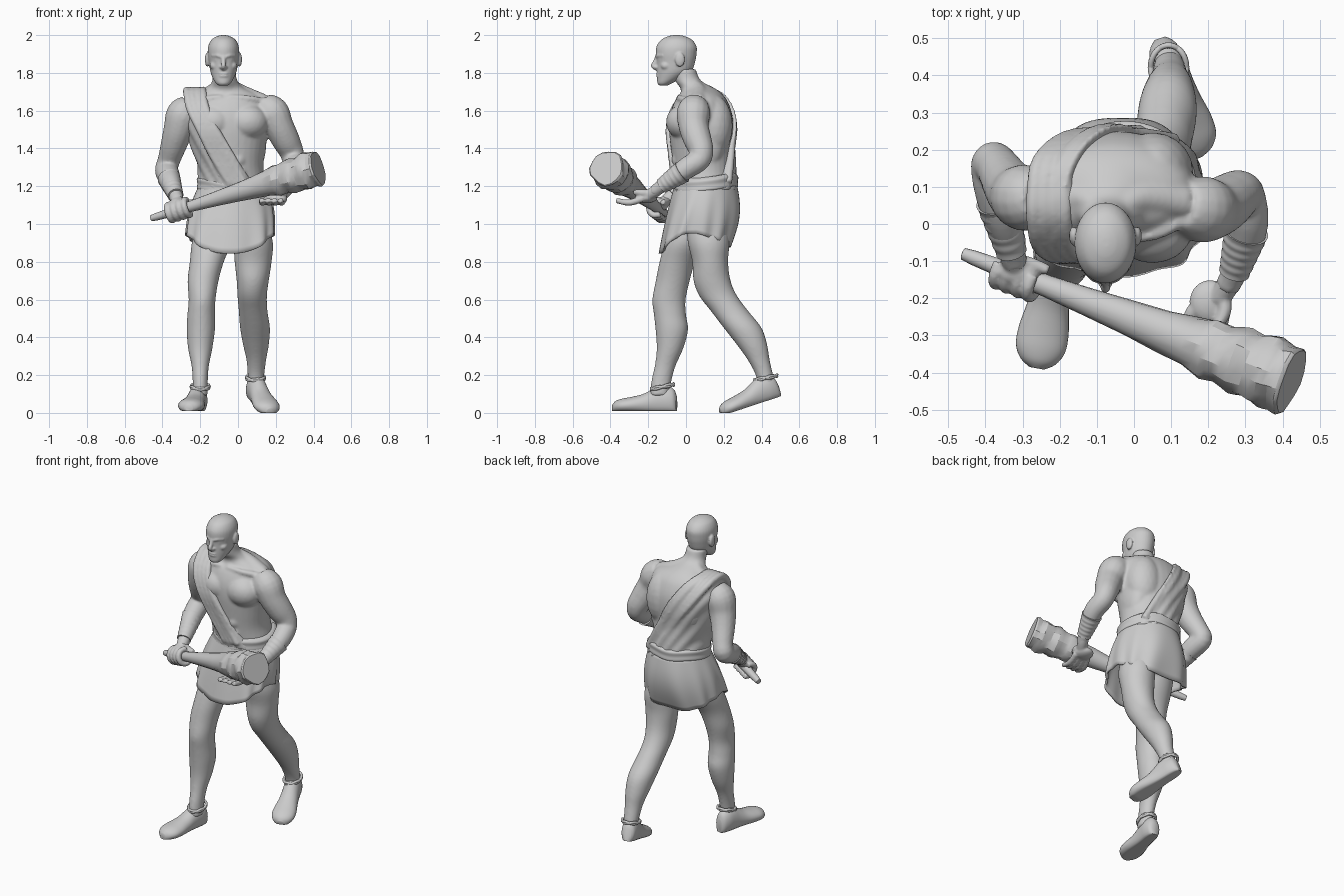
import bpy, bmesh, math
from mathutils import Vector, Matrix

CM = 0.01  # part tables below are in centimetres
cube = bpy.data.objects.get("Cube")
if cube:
    bpy.data.objects.remove(cube)

clay = bpy.data.materials.new("plain grey")
clay.use_nodes = True
clay.diffuse_color = (0.6, 0.6, 0.6, 1)
clay.node_tree.nodes["Principled BSDF"].inputs["Base Color"].default_value = clay.diffuse_color


def finish(name, bm, voxel=0, soften=0, thickness=0, angle=60):
    """Turn a bmesh into a shaded object, optionally fused by a voxel remesh."""
    bmesh.ops.recalc_face_normals(bm, faces=bm.faces)
    mesh = bpy.data.meshes.new(name)
    bm.to_mesh(mesh)
    bm.free()
    mesh.materials.append(clay)
    obj = bpy.data.objects.new(name, mesh)
    bpy.context.scene.collection.objects.link(obj)
    bpy.ops.object.select_all(action='DESELECT')
    obj.select_set(True)
    bpy.context.view_layer.objects.active = obj
    bpy.ops.object.shade_smooth_by_angle(angle=math.radians(angle))
    if thickness:
        obj.modifiers.new("thickness", 'SOLIDIFY').thickness = thickness
    if voxel:
        fuse = obj.modifiers.new("fuse", 'REMESH')
        fuse.mode = 'VOXEL'
        fuse.voxel_size = voxel
        fuse.use_smooth_shade = True
        relax = obj.modifiers.new("relax", 'SMOOTH')
        relax.factor = 0.5
        relax.iterations = soften


def spline(rows, steps=4):
    """Catmull-Rom interpolation of table rows."""
    padded = [rows[0], *rows, rows[-1]]
    out = []
    for group in zip(padded, padded[1:], padded[2:], padded[3:]):
        for step in range(steps):
            t = step / steps
            out.append([b + t / 2 * (c - a + t * (2 * a - 5 * b + 4 * c - d + t * (3 * (b - c) + d - a)))
                        for a, b, c, d in zip(*group)])
    return out + [rows[-1]]


def skin(bm, rings, caps=True):
    """Join closed rings of points with quads."""
    loops = [[bm.verts.new(point) for point in ring] for ring in rings]
    for low, high in zip(loops, loops[1:]):
        for i in range(len(low)):
            bm.faces.new((low[i - 1], low[i], high[i], high[i - 1]))
    if caps:
        bm.faces.new(loops[0])
        bm.faces.new(loops[-1])


def circle(sides):
    return [(math.cos(math.tau * i / sides), math.sin(math.tau * i / sides)) for i in range(sides)]


def boxy(value):
    """Push a circle coordinate toward a rounded square."""
    return math.copysign(abs(value) ** 0.75, value)


def loft(bm, rows, sides=32):
    """Level ellipses: height, centre x, centre y, radius x, radius y."""
    skin(bm, [[Vector((x + rx * c, y + ry * s, z)) * CM for c, s in circle(sides)]
              for z, x, y, rx, ry in spline(rows)])


def tube(bm, rows, sides=16, steps=4):
    """Round limb along a path: x, y, z, radius."""
    rows = spline(rows, steps)
    points = [Vector(row[:3]) for row in rows]
    side, old, rings = None, None, []
    for i, row in enumerate(rows):
        tangent = (points[min(i + 1, len(rows) - 1)] - points[max(i - 1, 0)]).normalized()
        side = old.rotation_difference(tangent) @ side if old else tangent.orthogonal().normalized()
        old = tangent
        across = tangent.cross(side)
        rings.append([(points[i] + row[3] * (side * c + across * s)) * CM for c, s in circle(sides)])
    skin(bm, rings)


def lump(bm, centre, radii):
    """Ellipsoid used for muscles and features."""
    matrix = Matrix.Translation(Vector(centre) * CM) @ Matrix.Diagonal([r * CM for r in radii] + [1])
    bmesh.ops.create_icosphere(bm, subdivisions=3, radius=1, matrix=matrix)


# Club axis, shared by the club and the gripping hand
club_start, club_end = Vector((-46, -8, 103)), Vector((42, -42, 129.5))
axis = (club_end - club_start).normalized()
front = axis.cross(Vector((0, 0, 1))).normalized()
above = front.cross(axis)

# Body: torso with neck, limbs and muscles fused into one skin
torso = [(96, -3, 9, 14, 12), (110, -3, 10, 17, 15), (120, -2, 10, 17, 15), (130, -3, 9, 16.5, 15.5),
         (140, -4, 8, 18.5, 16), (150, -4.5, 8, 21, 17), (158, -5, 8, 22, 16.5), (165, -5.5, 8, 21, 14),
         (169, -6, 8, 17, 11), (172, -6.5, 6, 10, 9), (176, -7, 1, 6.6, 6.8), (182, -7.5, -1, 6.2, 6.2)]
body = bmesh.new()
loft(body, torso)
loft(body, [(100, -12, 6, 10, 11), (90, -14, 0, 10.5, 11), (80, -16.5, -4.5, 9, 9.5), (70, -18.5, -7, 8.2, 9),
            (60, -19, -9, 7.1, 8.8), (52, -19.5, -8.5, 7.3, 8.5), (44, -19.7, -7.5, 7.5, 8.6),
            (34, -20, -8.5, 6.4, 7), (25, -20, -11, 4.6, 5.5), (17, -20, -13, 4, 5.3), (9, -20, -14, 4, 5)])
loft(body, [(100, 6, 11, 10, 11), (90, 8, 12, 10.5, 11), (80, 8, 12.8, 9.8, 9.5), (70, 7.8, 13.8, 8.5, 9.8),
            (62, 7.5, 17, 7.8, 10), (54, 8, 23, 7.6, 9.9), (45, 9, 30, 7.9, 10), (36, 9.5, 35, 6.8, 8),
            (28, 9.7, 38.5, 5.2, 5.8), (20, 9.5, 41.5, 4.4, 4.6), (12, 9.5, 43, 4, 4.5)])
tube(body, [(-25, 7, 162, 7), (-29, 7, 158, 9), (-31.5, 8, 150, 8), (-34, 11, 142, 7), (-36.5, 15, 134, 6),
            (-38, 16, 129, 6), (-37, 10, 126, 6.2), (-35.5, 2, 122, 5.3), (-33, -7, 115, 3.8), (-32, -11, 112, 3.5)])
tube(body, [(13, 5, 163, 7), (18, 4, 159, 9), (21.5, 4, 152, 8), (25, 6, 145, 7.5), (28, 8, 139, 6.6),
            (29.5, 7, 134, 6), (30.5, 1, 130, 5.8), (29.5, -6, 125, 5), (27, -13, 120, 3.6), (25, -17, 117, 3.4)])
for mirror in (-1, 1):
    mid = -4
    lump(body, (mid + mirror * 9, -1, 154), (11, 9.6, 9.5))           # chest
    lump(body, (mid + mirror * 9, 14, 152), (11, 10.7, 17))           # upper back
    lump(body, (mid + mirror * 13, 10, 143), (6, 10, 15))             # flank
    lump(body, (mid + mirror * 4, 19, 132), (5, 6, 14))               # lower back
    tube(body, [(-7 + mirror * 3, 4, 174, 3.2), (-6 + mirror * 8, 7, 169.5, 4.2), (-5 + mirror * 18, 6, 164, 5)])
    tube(body, [(-7 + mirror * 2, -3.6, 167, 1.5), (-5 + mirror * 10, -3, 166.5, 1.6), (-5 + mirror * 18, 1, 165, 2)])
    for level in range(3):                                            # belly
        lump(body, (mid + mirror * 3.8, -4.6, 127 + level * 7), (4.2, 3, 4))
finish("body", body, 0.008, 7)

# Right hand gripping the club
hands = bmesh.new()
tube(hands, [(-33.5, -6, 116, 3.4), (-32.5, -10, 113, 3.2), (-31, -13, 110, 3)])
lump(hands, (-31, -13, 110.5), (5.8, 3.8, 3.6))
for finger in range(4):
    hub = club_start + axis * (11.5 + finger * 3.3)
    arc = [hub + 4.4 * (above * math.cos(a) + front * math.sin(a)) for a in (-0.3, 0.5, 1.3, 2.1, 2.9, 3.7)]
    tube(hands, [(*point, 1.7) for point in arc], 10)
tube(hands, [(-31, -10, 112, 2), (-27, -11, 111.5, 1.8), (-23, -12.5, 111.5, 1.4)], 10)

# Left hand open beneath the club
tube(hands, [(27, -13, 120, 3.3), (25.5, -16, 117.5, 3.2), (23, -20, 115, 3)])
lump(hands, (20.5, -21, 114), (5.6, 6, 3))
for finger in range(4):
    spread = finger * 2.8
    tube(hands, [(16 + spread, -23, 113.5, 1.9), (13 + spread * 1.2, -30, 111.3, 1.7),
                 (12.5 + spread * 1.2, -37, 112.5, 1.4)], 10)
tube(hands, [(23.5, -18, 116, 2), (24.5, -23, 116.5, 1.9), (22.5, -27.5, 116.8, 1.4)], 10)
finish("hands", hands, 0.006, 3)

# Head with face features
head = bmesh.new()
loft(head, [(173.3, -7.8, -12, 2.4, 2.2), (174.6, -7.8, -11.2, 4, 4), (177.5, -7.8, -8.6, 5.7, 6.7),
            (181, -7.7, -6.2, 7, 9.2), (186, -7.7, -5.3, 7.8, 10.2), (190, -7.7, -5.2, 8.3, 10.8),
            (194, -7.7, -5, 8.1, 10.6), (197.5, -7.7, -5, 6.4, 8.2), (199.4, -7.7, -5, 3.4, 4.4), (200, -7.7, -5, 1, 1.5)])
tube(head, [(-7.7, -15, 189, 1.2), (-7.7, -16.2, 186, 1.2), (-7.7, -17.4, 183.8, 1.3), (-7.7, -15.5, 182.5, 1.4)], 12)
lump(head, (-7.7, -13, 175.3), (2.8, 2.3, 2))
lump(head, (-7.7, -11.8, 182), (4.6, 3.6, 4))
for lip in (178.3, 179.6):
    lump(head, (-7.7, -14.7, lip), (2.5, 1.2, 0.6))
for mirror in (-1, 1):
    tube(head, [(-7.7 + mirror, -15.4, 188.4, 0.9), (-7.7 + mirror * 3.3, -14.6, 189.2, 0.9),
                (-7.7 + mirror * 6, -11.8, 189.2, 0.8)], 12)
    lump(head, (-7.7 + mirror * 4.4, -10.5, 183.8), (2.8, 3, 2.4))    # cheek
    lump(head, (-7.7 + mirror * 3.3, -13.2, 186.8), (1.5, 1.2, 0.9))  # eye
    lump(head, (-7.7 + mirror * 1.2, -15.6, 183), (1, 1.2, 0.8))      # nostril
    lump(head, (-7.7 + mirror * 8.6, -3.2, 187), (1.2, 2.6, 3.8))     # ear
finish("head", head, 0.005, 5)

# Draped cloth: the torso shape swollen outward and cut along a diagonal
cloth = bmesh.new()
loft(cloth, torso, 64)
bmesh.ops.recalc_face_normals(cloth, faces=cloth.faces)
diagonal = Vector((0.46, -0.1, 0.26)).normalized()
hem_point = Vector((5, -9, 124)) * CM
cloth.normal_update()
for vert in cloth.verts:
    fold = math.sin((vert.co - hem_point).dot(diagonal) * 130)
    vert.co += vert.normal * (0.02 + 0.004 * fold)
for point, normal in ((hem_point, diagonal), (Vector((0, 0, 1.18)), Vector((0, 0, -1)))):
    bmesh.ops.bisect_plane(cloth, geom=cloth.verts[:] + cloth.edges[:] + cloth.faces[:],
                           plane_co=point, plane_no=normal, clear_outer=True)
    bmesh.ops.holes_fill(cloth, edges=[e for e in cloth.edges if e.is_boundary], sides=0)
for strand in range(4):
    shift = strand * 2.8
    tube(cloth, [(4 - shift, -6, 121, 1.9), (-5 - shift, -7.5, 136, 1.9), (-12 - shift, -9, 150, 1.9),
                 (-17 - shift, -6, 161, 2.1), (-18.5 - shift, 1, 169, 2.1), (-18.5 - shift, 8, 170.5, 2.1),
                 (-17 - shift, 17, 167, 2.1), (-10 - shift, 23, 156, 2.1), (0 - shift, 24, 142, 2.1),
                 (11 - shift, 22.5, 122, 2)])
finish("draped_cloth", cloth, 0.008, 3)

# Skirt with rounded seat, folds and an uneven hem
skirt = bmesh.new()
rings = []
for level in range(13):
    t = level / 12
    ring = []
    for c, s in circle(96):
        turn = math.atan2(s, c)
        hem = 95 - (10.5 * s * s if s < 0 else 7.5 * s)
        bulge = math.sin(math.pi * t)
        swell = bulge * (3.2 if s > 0 else 0.5) * abs(s)
        ripple = 1 + 0.03 * t * math.sin(11 * turn + 1.5 * math.sin(2 * turn))
        across, along = c + (boxy(c) - c) * t, s + (boxy(s) - s) * t
        ring.append(Vector(((-2.5 - 1.7 * t) + across * ((18 + 5.3 * t) * ripple + 1.6 * bulge),
                            (10.5 - 5.5 * t) + along * ((16.5 + 2.4 * t) * ripple + swell),
                            121 + (hem - 121) * t)) * CM)
    rings.append(ring)
skin(skirt, rings, caps=False)
finish("skirt", skirt, thickness=0.012)

# Belt, rising toward the back
belt = bmesh.new()
loft(belt, [(116.5, -2.5, 10.3, 17.5, 16), (117.5, -2.5, 10.3, 19.2, 17.3), (120, -2.5, 10.3, 19, 17.1),
            (122.5, -2.5, 10.3, 19.3, 17.4), (124, -2.5, 10.3, 17.5, 16)], 48)
for vert in belt.verts:
    vert.co.z += 0.1 * vert.co.y + 0.006 * math.sin(vert.co.x * 25)
finish("belt", belt)

# Ribbed forearm wraps
for name, elbow, wrist in (("right_wrap", Vector((-36.5, 6, 124)), Vector((-33, -7.5, 115))),
                           ("left_wrap", Vector((30.2, -2, 127.5)), Vector((27, -13, 120)))):
    wrap = bmesh.new()
    tube(wrap, [(*elbow.lerp(wrist, k / 10), 6 - 0.19 * k + 0.1 * (-1) ** k) for k in range(11)], 24)
    finish(name, wrap)

# Shoes and twisted ankle ties
shoe_rows = [(0, 2.2, 8), (1.5, 3.8, 11.5), (5, 4.8, 13.5), (9, 5, 13.5), (13, 5.2, 11.5), (18, 5.8, 9),
             (24, 6.8, 7.5), (29, 6.7, 6.6), (32.5, 4.8, 5.4), (34.4, 2, 3.6)]
for name, heel, yaw, pitch, ankle in (("right", (-20, -5, 1), -0.18, 0, (-20, -12.5, 13.8)),
                                      ("left", (7, 50, 9), 0.31, 0.3, (9.3, 42.2, 18.5))):
    place = Matrix.Translation(Vector(heel) * CM) @ Matrix.Rotation(yaw, 4, 'Z') @ Matrix.Rotation(pitch, 4, 'X')
    shoe = bmesh.new()
    skin(shoe, [[place @ (Vector((width * c, -along, max(0, height * (0.42 + 0.58 * s)))) * CM)
                 for c, s in circle(28)] for along, width, height in spline(shoe_rows)])
    for vert in shoe.verts:
        vert.co.z = max(vert.co.z, 0)
    finish(name + "_shoe", shoe)
    tie = bmesh.new()
    for phase in (0, math.pi):
        loop = [(ankle[0] + 4.8 * c, ankle[1] + 5.9 * s,
                 ankle[2] + 1.2 * s + 0.5 * math.sin(3 * math.atan2(s, c) + phase)) for c, s in circle(24)]
        tube(tie, [(*point, 0.8) for point in loop + loop[:1]], 8, 2)
    finish(name + "_ankle_tie", tie)

# Knobbly wooden club with a flat end
club = bmesh.new()
profile = spline([(0, 1.4), (3, 2), (25, 3), (50, 4.8), (68, 6.8), (74, 8.3), (78, 7.9), (83, 9.4), (87, 8.7),
                  (92, 10), (95, 9.2), (97.5, 9.6), (98.5, 9)], 2)
length = (club_end - club_start).length / 98
rings = []
for along, radius in profile:
    ring = []
    for c, s in circle(16):
        turn = math.atan2(s, c)
        knobs = math.sin(5 * turn + along * 0.35) + math.sin(3 * turn - along * 0.5)
        rough = 1 + 0.04 * (along / 98) ** 2 * knobs
        ring.append((club_start + axis * along * length + radius * rough * (front * c + above * s)) * CM)
    rings.append(ring)
skin(club, rings)
finish("club", club, angle=25)
